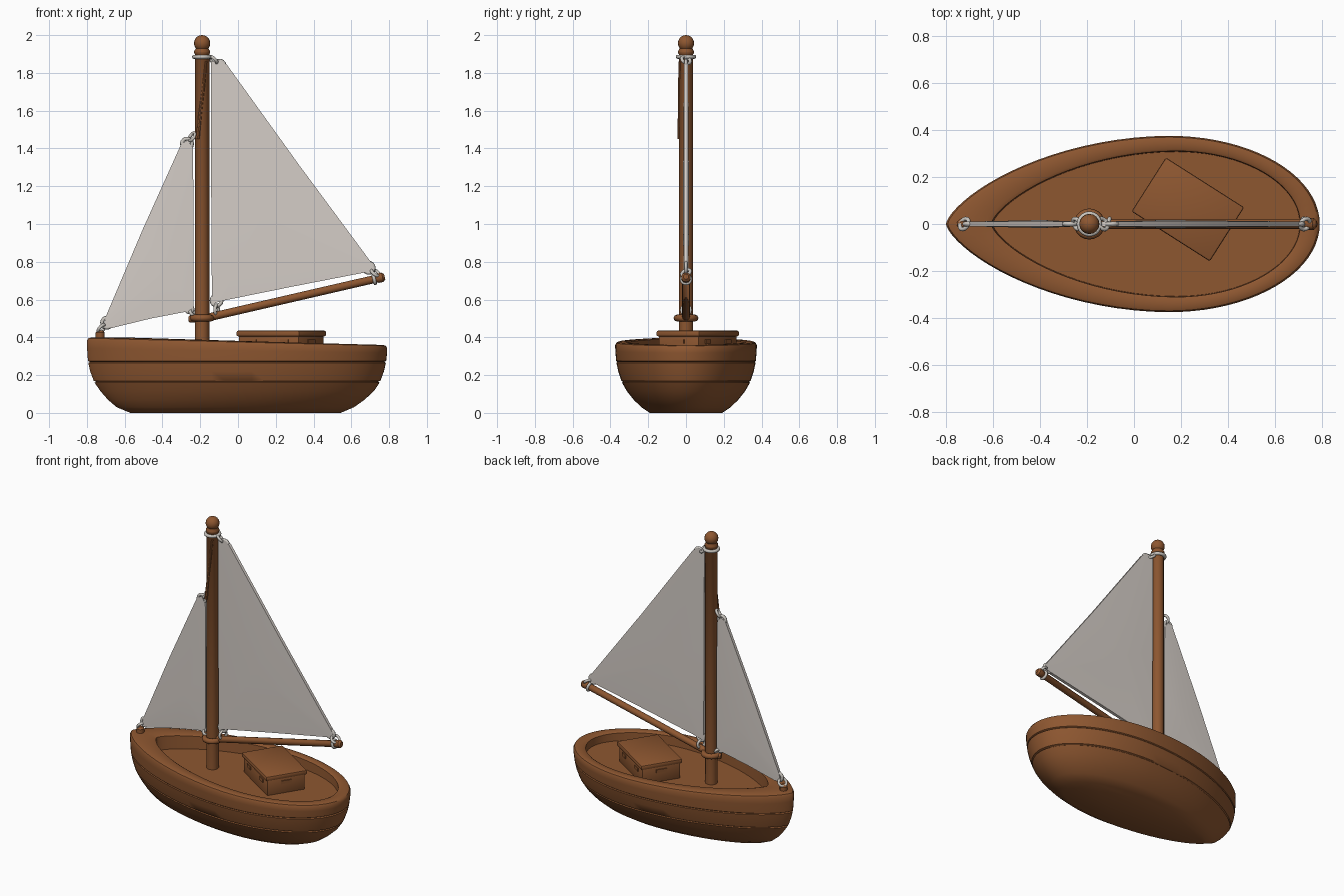
import bpy, bmesh, math
from mathutils import Vector, Matrix

if "Cube" in bpy.data.objects:
    bpy.data.objects.remove(bpy.data.objects["Cube"])


def material(name, rgb):
    m = bpy.data.materials.new(name)
    m.diffuse_color = (*rgb, 1)
    m.use_nodes = True
    m.node_tree.nodes["Principled BSDF"].inputs["Base Color"].default_value = m.diffuse_color
    return m


WOOD = material("warm brown wood", (0.27, 0.095, 0.03))
SAIL = material("pale canvas", (0.66, 0.61, 0.57))
ROPE = material("grey rope", (0.58, 0.55, 0.51))


def finish(name, bm, mat, angle=35):
    bmesh.ops.recalc_face_normals(bm, faces=bm.faces[:])
    me = bpy.data.meshes.new(name)
    bm.to_mesh(me)
    bm.free()
    ob = bpy.data.objects.new(name, me)
    bpy.context.collection.objects.link(ob)
    me.materials.append(mat)
    bpy.ops.object.select_all(action='DESELECT')
    ob.select_set(True)
    bpy.context.view_layer.objects.active = ob
    bpy.ops.object.shade_smooth_by_angle(angle=math.radians(angle))
    return ob


def skin(bm, rings):
    for a, b in zip(rings, rings[1:]):
        n = len(a)
        for i in range(n):
            bm.faces.new((a[i], a[(i + 1) % n], b[(i + 1) % n], b[i]))
    bm.faces.new(rings[0])
    bm.faces.new(rings[-1])


def lathe(name, origin, axis, profile, mat=WOOD, n=12):
    """Rod turned around an axis; profile = (distance, radius) pairs."""
    bm = bmesh.new()
    q = Vector(axis).to_track_quat('Z', 'Y')
    rings = [[bm.verts.new(Vector(origin) + q @ Vector((r * math.cos(2 * math.pi * i / n),
              r * math.sin(2 * math.pi * i / n), d))) for i in range(n)] for d, r in profile]
    skin(bm, rings)
    return finish(name, bm, mat, 40)


def ring(name, loc, axis, R, r, mat=ROPE, n=20, m=8):
    bm = bmesh.new()
    q = Vector(axis).to_track_quat('Z', 'Y')
    vs = []
    for i in range(n):
        a = 2 * math.pi * i / n
        vs.append([bm.verts.new(Vector(loc) + q @ Vector((
            (R + r * math.cos(b)) * math.cos(a), (R + r * math.cos(b)) * math.sin(a), r * math.sin(b))))
            for b in (2 * math.pi * j / m for j in range(m))])
    for i in range(n):
        for j in range(m):
            bm.faces.new((vs[i][j], vs[(i + 1) % n][j], vs[(i + 1) % n][(j + 1) % m], vs[i][(j + 1) % m]))
    return finish(name, bm, mat, 60)


def ball(name, loc, r, mat=WOOD):
    bm = bmesh.new()
    bmesh.ops.create_uvsphere(bm, u_segments=16, v_segments=10, radius=r,
                              matrix=Matrix.Translation(loc))
    return finish(name, bm, mat, 60)


# Hull: pointed bow at -x, round stern at +x
def outline(n=20):
    half = []
    for i in range(n + 1):
        u = math.sin(math.pi / 2 * (1 - i / n))
        half.append((0.15 - 0.95 * u, 0.375 * (1 - u ** 1.9) ** 0.7))
    for i in range(1, n + 1):
        u = math.sin(math.pi / 2 * i / n)
        half.append((0.15 + 0.64 * u, 0.375 * math.sqrt(max(0, 1 - u * u))))
    return half + [(x, -y) for x, y in half[-2:0:-1]]


LEVELS = [  # z, x scale, y scale, x shift, follows sheer
    (0, .70, .51, -.01, 0), (.03, .79, .63, -.01, 0), (.07, .855, .74, -.005, 0),
    (.115, .91, .835, 0, 0), (.160, .949, .903, 0, 0), (.165, .938, .89, 0, 0), (.170, .955, .912, 0, 0),
    (.22, .978, .957, 0, 0), (.265, .991, .982, 0, 0), (.270, .98, .97, 0, 0), (.275, .993, .985, 0, 0),
    (.33, .999, .998, 0, .6), (.362, 1, 1, 0, 1), (.375, .99, .985, 0, 1), (.38, .965, .955, .005, 1),
    (.38, .85, .85, .049, 1), (.374, .827, .828, .054, 1), (.305, .822, .82, .056, 0)]
bm = bmesh.new()
rings = [[bm.verts.new((x * sx + dx, y * sy, z - 0.0255 * x * sheer)) for x, y in outline()]
         for z, sx, sy, dx, sheer in LEVELS]
skin(bm, rings)
finish("hull", bm, WOOD, 40)

# Mast with collar and ball top
MX = -0.19
lathe("mast", (MX, 0, 0), (0, 0, 1), [(0.30, .038), (1.90, .038), (1.905, .042), (1.915, .042), (1.935, .03), (1.95, .03)])
ball("mast_ball", (MX, 0, 1.957), 0.043)
ring("mast_top_rope", (MX, 0, 1.885), (0, 0, 1), .043, .011)
ring("boom_collar", (MX, 0, 0.502), (0, 0, 1), .048, .018, WOOD)
lathe("jib_lug", (-0.225, 0, 0.497), (-1, 0, 0), [(0, .018), (.03, .018), (.037, .012)])
# Slanted strut on the mast for the small sail
a, b = Vector((-0.168, -0.034, 1.86)), Vector((-0.215, -0.034, 1.45))
lathe("mast_strut", a, b - a, [(0, .006), ((b - a).length, .011)], n=8)

# Boom
a, b = Vector((-0.15, 0, 0.507)), Vector((0.765, 0, 0.718))
L = (b - a).length
lathe("boom", a, b - a, [(0, .021), (L - .03, .021), (L - .025, .025), (L, .025), (L + .012, .014)])
ring("boom_end_rope", b - (b - a).normalized() * .045, b - a, .024, .009)

# Bow post
lathe("bow_post", (-0.73, 0, 0.36), (0, 0, 1), [(0, .026), (.04, .024), (.065, .024), (.077, .012)])


# Sails: blunt cornered, slightly thicker in the middle
def sail(name, outline_pts, centre):
    bm = bmesh.new()
    rim = [[bm.verts.new((x, s * 0.010, z)) for x, z in outline_pts] for s in (-1, 1)]
    n = len(outline_pts)
    for k, s in enumerate((-1, 1)):
        c = bm.verts.new((centre[0], s * 0.017, centre[1]))
        for i in range(n):
            bm.faces.new((rim[k][i], rim[k][(i + 1) % n], c))
    for i in range(n):
        j = (i + 1) % n
        bm.faces.new((rim[0][i], rim[0][j], rim[1][j], rim[1][i]))
    finish(name, bm, SAIL, 35)


sail("main_sail", [(-.144, 1.86), (-.10, 1.868), (-.06, 1.845), (.325, 1.31), (.71, .79), (.722, .755),
                   (.68, .745), (.28, .667), (-.09, .592), (-.138, .575), (-.142, 1.2)], (.13, 1.05))
sail("jib_sail", [(-.30, 1.425), (-.265, 1.445), (-.238, 1.40), (-.235, .95), (-.235, .56), (-.262, .538),
                  (-.46, .50), (-.67, .449), (-.712, .46), (-.70, .51), (-.505, .97)], (-.39, .75))

# Rope loops at the sail corners: one through the sail, one linking to the spar
for name, (x, z), (lx, lz) in [
        ("main_head", (-.098, 1.838), (-.132, 1.868)), ("main_tack", (-.113, .595), (-.113, .545)),
        ("main_clew", (.692, .768), (.728, .742)), ("jib_head", (-.27, 1.425), (-.243, 1.462)),
        ("jib_tack", (-.693, .478), (-.722, .447)), ("jib_clew", (-.258, .55), (-.24, .53))]:
    k = .65 if name == "jib_clew" else 1
    d = Vector((lx - x, 0, lz - z))
    ring(name + "_loop", (x, 0, z), (0, 1, 0), .027 * k, .010, n=14)
    ring(name + "_link", (lx, 0, lz), Vector((0, 1, 0)).cross(d) + Vector((0, .02, 0)), .025 * k, .009, n=14)


# Cabin box set askew on the deck, with overhanging lid and side panels
def block(name, size, loc, bevel, turn=Matrix.Rotation(math.radians(-32.5), 4, 'Z')):
    bm = bmesh.new()
    bmesh.ops.create_cube(bm, size=1, matrix=Matrix.Translation((.229, .062, 0)) @ turn
                          @ Matrix.Translation(loc) @ Matrix.Diagonal((*size, 1)))
    if bevel:
        bmesh.ops.bevel(bm, geom=bm.edges[:], offset=bevel, segments=2, profile=.5, affect='EDGES')
    finish(name, bm, WOOD, 30)


block("cabin_body", (.375, .25, .11), (0, 0, .355), .004)
block("cabin_lid", (.395, .272, .03), (0, 0, .42), .008)
for s in (-1, 1):
    block("cabin_end_handle", (.008, .07, .022), (s * .189, 0, .378), 0)
    for x in (-.1, .1):
        block("cabin_side_latch", (.05, .008, .022), (x, s * .127, .378), 0)
